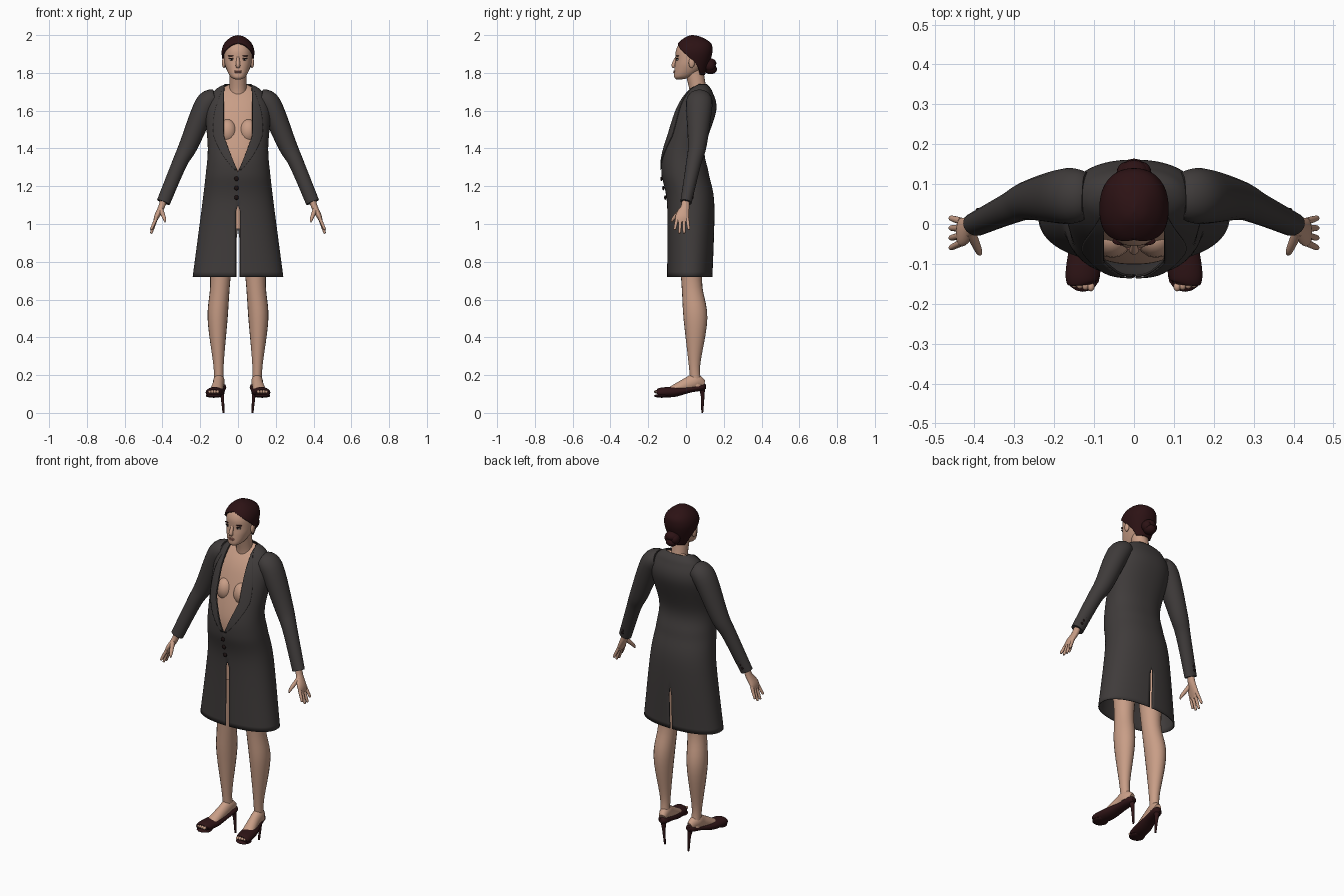
import bpy, bmesh, math
from mathutils import Vector, Matrix

default_cube = bpy.data.objects.get("Cube")
if default_cube:
    bpy.data.objects.remove(default_cube, do_unlink=True)


def material(name, red, green, blue):
    mat = bpy.data.materials.new(name)
    mat.use_nodes = True
    mat.diffuse_color = (red, green, blue, 1)
    shader = mat.node_tree.nodes["Principled BSDF"]
    shader.inputs["Base Color"].default_value = mat.diffuse_color
    shader.inputs["Roughness"].default_value = 0.7
    return mat


CLOTH = material("charcoal cloth", .05, .044, .043)
SKIN = material("skin", .58, .34, .24)
HAIR = material("dark auburn hair", .025, .006, .007)
LEATHER = material("dark wine leather", .028, .007, .008)
LIPS = material("lips", .4, .17, .13)
WHITE = material("eye white", .6, .55, .5)
DARK = material("dark button", .012, .006, .006)
UP = Vector((0, 0, 1))
BACK = Vector((0, 1, 0))


def finish(name, bm, mat, mirror, thickness=0):
    """Turn a bmesh into a smooth-shaded object with its modifiers."""
    mesh = bpy.data.meshes.new(name)
    bm.to_mesh(mesh)
    bm.free()
    mesh.materials.append(mat)
    part = bpy.data.objects.new(name, mesh)
    bpy.context.collection.objects.link(part)
    bpy.ops.object.select_all(action='DESELECT')
    part.select_set(True)
    bpy.context.view_layer.objects.active = part
    bpy.ops.object.shade_smooth_by_angle(angle=math.radians(50))
    if mirror:
        part.modifiers.new("Mirror", 'MIRROR').merge_threshold = .0005
    if thickness:
        solid = part.modifiers.new("Thickness", 'SOLIDIFY')
        solid.thickness, solid.offset = thickness, -1


def smooth_rows(rows, steps=6):
    """Catmull-Rom interpolation of rows of numbers."""
    result = []
    last = len(rows) - 1
    for i in range(last):
        before, start, end, after = (rows[max(0, min(last, i + k))] for k in (-1, 0, 1, 2))
        for step in range(steps):
            t = step / steps
            result.append([q + t / 2 * (r - p + t * (2 * p - 5 * q + 4 * r - s + t * (3 * (q - r) + s - p)))
                           for p, q, r, s in zip(before, start, end, after)])
    return result + [list(rows[last])]


def closed(z, half_width):
    return 0


def angle_at(x, half_width):
    """Angle round the section at which the surface reaches x."""
    return math.asin(min(1, x / half_width))


def shell(name, rows, mat, front=closed, back=closed, thickness=0, segments=32):
    """Mirrored loft of level sections: height, half width, front y, back y."""
    bm = bmesh.new()
    rings = []
    for z, half_width, near, far in rows:
        first = front(z, half_width)
        span = math.pi - back(z, half_width) - first
        ring = []
        for j in range(segments + 1):
            angle = first + span * j / segments
            x = half_width * max(0, math.sin(angle)) ** .9
            cosine = math.cos(angle)
            y = (near + far - (far - near) * math.copysign(abs(cosine) ** .9, cosine)) / 2
            ring.append(bm.verts.new((x, y, z)))
        rings.append(ring)
    for low, high in zip(rings, rings[1:]):
        for j in range(segments):
            bm.faces.new((low[j], low[j + 1], high[j + 1], high[j]))
    finish(name, bm, mat, True, thickness)


def tube(name, rows, mat, ref=BACK, mirror=True, segments=20):
    """Loft along a path: x, y, z, half size across, half size along ref."""
    bm = bmesh.new()
    rows = smooth_rows(rows)
    rings = []
    for i, (x, y, z, across, along) in enumerate(rows):
        previous, following = rows[max(i - 1, 0)], rows[min(i + 1, len(rows) - 1)]
        path = (Vector(following[:3]) - Vector(previous[:3])).normalized()
        u = (ref - path * ref.dot(path)).normalized() * along
        v = path.cross(ref).normalized() * across
        angles = [math.tau * k / segments for k in range(segments)]
        rings.append([bm.verts.new(Vector((x, y, z)) + v * math.cos(a) + u * math.sin(a)) for a in angles])
    for low, high in zip(rings, rings[1:]):
        for j in range(segments):
            bm.faces.new((low[j - 1], low[j], high[j], high[j - 1]))
    bm.faces.new(rings[0])
    bm.faces.new(rings[-1])
    bmesh.ops.recalc_face_normals(bm, faces=bm.faces)
    finish(name, bm, mat, mirror)


def ball(name, centre, radii, mat, mirror=True):
    bm = bmesh.new()
    shape = Matrix.Translation(centre) @ Matrix.Diagonal((*radii, 1))
    bmesh.ops.create_uvsphere(bm, u_segments=16, v_segments=10, radius=1, matrix=shape)
    finish(name, bm, mat, mirror)


# Coat with a deep neckline, a front slit and a back vent
coat = smooth_rows([(.72, .24, -.1, .14), (1.1, .19, -.1, .15), (1.27, .17, -.13, .12), (1.4, .16, -.12, .1),
                    (1.6, .17, -.06, .16), (1.7, .13, 0, .14), (1.74, .07, .05, .11)], 9)


def neckline(z, half_width):
    opening = .008 if z < 1.08 else max(0, min(.07, .9 * half_width, .37 * (z - 1.28)))
    return angle_at(opening, half_width)


def vent(z, half_width):
    return angle_at(.005 if z < .95 else 0, half_width)


def lapel_end(z, half_width):
    width = .07 * math.sin(math.pi * min(1, (z - 1.26) / .48))
    return math.pi - neckline(z, half_width) - angle_at(width, half_width)


shell("coat", coat, CLOTH, neckline, vent, .005, 48)
lapel_rows = [(z, w + .005, near - .005, far) for z, w, near, far in coat if 1.28 < z < 1.73]
shell("lapels", lapel_rows, CLOTH, neckline, lapel_end, .004, 10)
tube("sleeves", [(.12, .07, 1.66, .05, .06), (.17, .07, 1.63, .06, .07), (.26, .06, 1.42, .05, .05),
                 (.31, .04, 1.32, .04, .04), (.395, 0, 1.115, .036, .03)], CLOTH)
for i in range(3):
    ball("front_button", (-.008, .01 * i - .13, 1.24 - .05 * i), (.012, .006, .012), DARK, False)
for i in range(4):
    ball("cuff_buttons", (.36 + .01 * i, .043 - .003 * i, 1.2 - .02 * i), (.008, .006, .008), DARK)

# Body, inset from the coat
body = [(z, w - .025, near + .03, far - .02) for z, w, near, far in coat if z > .95]
shell("torso", body, SKIN)
ball("bust", (.055, -.035, 1.49), (.05, .05, .065), SKIN)
tube("neck", [(0, .07, 1.68, .05, .05), (0, .06, 1.73, .045, .045), (0, .04, 1.83, .045, .05)],
     SKIN, mirror=False)

# Head and face
shell("head", smooth_rows([(1.764, .01, -.05, -.03), (1.78, .04, -.063, .03), (1.83, .065, -.06, .1),
                           (1.87, .073, -.055, .12), (1.92, .073, -.053, .13), (1.96, .06, -.03, .11),
                           (1.98, 0, .02, .05)]), SKIN)
tube("nose", [(0, -.05, 1.885, .006, .006), (0, -.066, 1.842, .012, .011), (0, -.06, 1.83, .009, .007)],
     SKIN, mirror=False)
ball("ears", (.075, .03, 1.853), (.01, .016, .027), SKIN)
ball("eyes", (.033, -.044, 1.871), (.013, .008, .006), WHITE)
ball("irises", (.033, -.049, 1.871), (.005, .005, .005), DARK)
ball("eyelashes", (.034, -.045, 1.877), (.016, .008, .003), DARK)
ball("eyebrows", (.034, -.043, 1.89), (.02, .01, .003), HAIR)
ball("upper_lip", (0, -.059, 1.81), (.02, .008, .004), LIPS, False)
ball("lower_lip", (0, -.059, 1.803), (.018, .009, .005), LIPS, False)


# Swept-back hair and bun
def hairline(z, half_width):
    return 2.3 * (max(0, 1.957 - z) / .17) ** .6


shell("hair", smooth_rows([(1.79, .06, -.05, .1), (1.87, .082, -.06, .13), (1.92, .086, -.06, .14),
                           (1.96, .07, -.04, .13), (1.99, .035, 0, .08), (2, 0, .03, .04)]),
      HAIR, hairline, thickness=.009)
ball("bun_top", (0, .125, 1.85), (.038, .036, .028), HAIR, False)
ball("bun_bottom", (0, .13, 1.82), (.034, .034, .027), HAIR, False)
ball("bun_sides", (.02, .126, 1.838), (.024, .03, .03), HAIR)

# Hands
tube("palms", [(.39, 0, 1.14, .018, .02), (.405, -.005, 1.09, .017, .023), (.43, -.02, 1.04, .014, .036),
               (.44, -.02, 1.01, .007, .03)], SKIN)
for i in range(4):
    longer = .02 if i in (1, 2) else 0
    root = Vector((.433, .018 * i - .047, 1.03))
    tip = Vector((.46, .025 * i - .06, .97 - longer))
    tube("fingers", [(*root, .009, .009), (*root.lerp(tip, .9), .007, .007), (*tip, .002, .002)], SKIN)
tube("thumbs", [(.41, -.02, 1.08, .013, .014), (.39, -.066, 1.03, .009, .009), (.386, -.076, 1.01, .003, .003)],
     SKIN)

# Legs and feet
tube("legs", [(.09, .03, 1, .08, .08), (.094, .03, .7, .053, .055), (.108, .05, .5, .053, .063),
              (.103, .045, .25, .027, .03), (.1, .055, .14, .027, .03)], SKIN)
tube("feet", [(.09, .09, .15, .02, .025), (.1, .05, .165, .03, .04), (.105, 0, .147, .03, .036),
              (.12, -.1, .107, .036, .02)], SKIN, UP)
for i in range(4):
    ball("toes", (.108 + .014 * i, .003 * i - .157, .112), (.009, .012, .009), SKIN)

# Open-toe shoes on thin high heels
tube("shoes", [(.09, .105, .14, .012, .012), (.09, .085, .138, .028, .02), (.1, .02, .125, .034, .018),
               (.117, -.06, .112, .044, .027), (.13, -.13, .108, .042, .026), (.13, -.15, .105, .034, .02)],
     LEATHER, UP)
ball("soles", (.128, -.128, .09), (.043, .042, .01), LEATHER)
tube("heels", [(.088, .083, .135, .018, .018), (.083, .088, .09, .01, .01), (.077, .086, 0, .005, .005)],
     LEATHER)
